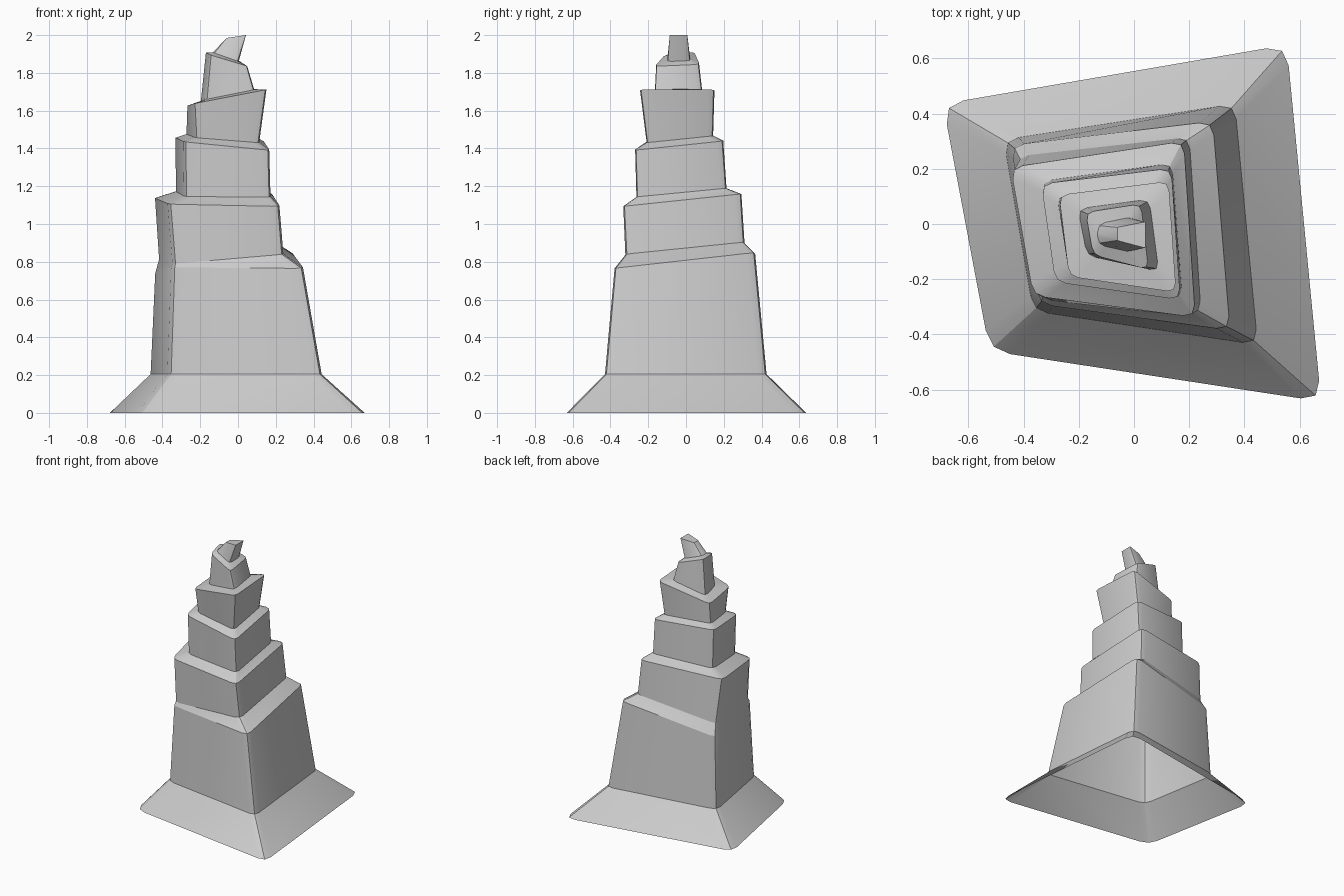
import bpy, bmesh, math
from mathutils import Vector


def ring(r, *corners):
    """Rounded four-cornered ring, 3 points per corner (anticlockwise from above)."""
    c = [Vector(p) for p in corners]
    pts = []
    for i in range(4):
        a = c[i] + (c[i - 1] - c[i]).normalized() * r
        b = c[i] + (c[(i + 1) % 4] - c[i]).normalized() * r
        pts += [a, (a + b) * 0.25 + c[i] * 0.5, b]
    return pts


def loft(name, rings, cap=False):
    bm = bmesh.new()
    loops = [[bm.verts.new(p) for p in r] for r in rings]
    for lo, hi in zip(loops, loops[1:]):
        n = len(lo)
        for i in range(n):
            j = (i + 1) % n
            bm.faces.new((lo[i], lo[j], hi[j], hi[i]))
    if cap:
        bm.faces.new(loops[-1])
    me = bpy.data.meshes.new(name)
    bm.to_mesh(me)
    bm.free()
    ob = bpy.data.objects.new(name, me)
    bpy.context.collection.objects.link(ob)
    bpy.ops.object.select_all(action='DESELECT')
    ob.select_set(True)
    bpy.context.view_layer.objects.active = ob
    bpy.ops.object.shade_smooth_by_angle(angle=math.radians(25))
    return ob


# corner order: front left, front right, back right, back left
foot = ring(.075, (-.523, -.46, 0), (.678, -.643, 0), (.553, .649, 0), (-.692, .435, 0))
t1_low = ring(.055, (-.365, -.315, .205), (.448, -.437, .205), (.365, .435, .205), (-.472, .305, .205))
t1_top = ring(.05, (-.345, -.29, .77), (.348, -.385, .765), (.285, .372, .85), (-.447, .285, .735))
t2_low = ring(.045, (-.34, -.275, .79), (.243, -.325, .84), (.2, .315, .905), (-.425, .245, .815))
t2_top = ring(.045, (-.365, -.26, 1.105), (.222, -.338, 1.093), (.18, .3, 1.16), (-.447, .205, 1.14))
t3_low = ring(.04, (-.28, -.205, 1.145), (.175, -.268, 1.143), (.138, .22, 1.19), (-.335, .155, 1.175))
t3_top = ring(.04, (-.285, -.21, 1.435), (.168, -.275, 1.39), (.135, .202, 1.44), (-.336, .145, 1.46))
t4_low = ring(.035, (-.225, -.168, 1.457), (.115, -.213, 1.43), (.09, .148, 1.467), (-.28, .1, 1.478))
t4_top = ring(.035, (-.235, -.19, 1.637), (.153, -.248, 1.712), (.125, .155, 1.712), (-.272, .105, 1.625))
t5_low = ring(.035, (-.17, -.115, 1.66), (.09, -.172, 1.712), (.055, .09, 1.715), (-.203, .055, 1.65))
t5_top = ring(.03, (-.148, -.112, 1.895), (.052, -.165, 1.835), (.025, .073, 1.845), (-.175, .042, 1.912))
tip_low = ring(.03, (-.132, -.075, 1.908), (.004, -.105, 1.86), (.004, .028, 1.865), (-.132, .0, 1.91))
tip_top = ring(.004, (-.06, -.06, 1.985), (.042, -.087, 2.0), (.042, .008, 2.0), (-.06, -.012, 1.985))

# flared skirt, open underneath
loft("base_skirt", [foot, t1_low])
# tapering tiers joined by sloping ledges
loft("stepped_tower", [t1_low, t1_top, t2_low, t2_top, t3_low, t3_top,
                       t4_low, t4_top, t5_low, t5_top, tip_low])
# leaning spike on the summit
loft("summit_spike", [tip_low, tip_top], cap=True)
